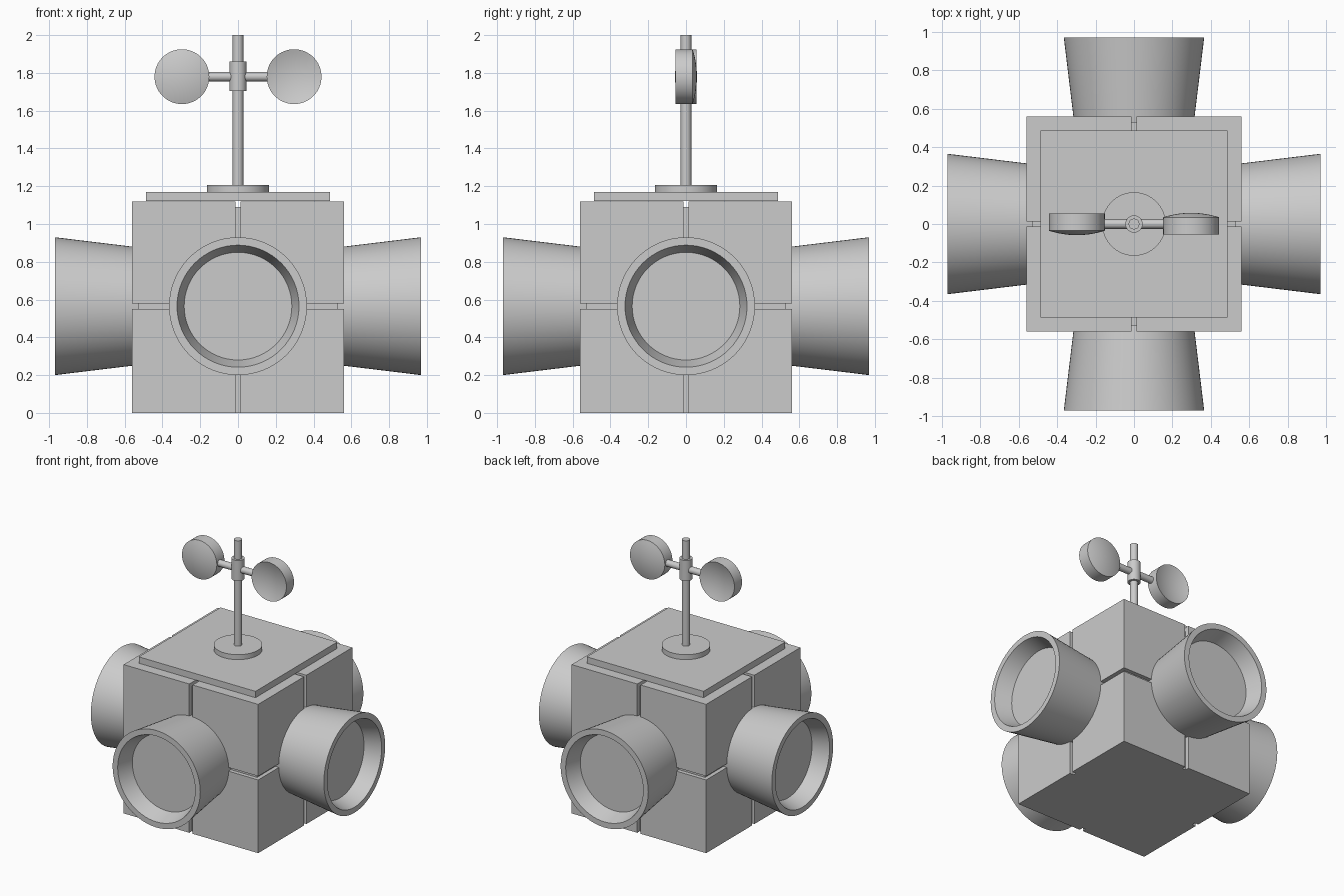
import bpy, bmesh, math
from mathutils import Matrix, Vector

if "Cube" in bpy.data.objects:
    bpy.data.objects.remove(bpy.data.objects["Cube"])


def finish(name, bm, smooth=True):
    bmesh.ops.remove_doubles(bm, verts=bm.verts, dist=1e-5)
    bmesh.ops.recalc_face_normals(bm, faces=bm.faces)
    me = bpy.data.meshes.new(name)
    bm.to_mesh(me)
    bm.free()
    ob = bpy.data.objects.new(name, me)
    bpy.context.collection.objects.link(ob)
    if smooth:
        bpy.ops.object.select_all(action='DESELECT')
        ob.select_set(True)
        bpy.context.view_layer.objects.active = ob
        bpy.ops.object.shade_smooth_by_angle(angle=math.radians(30))
    return ob


def box(name, lo, hi):
    lo, hi = Vector(lo), Vector(hi)
    bm = bmesh.new()
    bmesh.ops.create_cube(bm, size=1, matrix=Matrix.Translation((lo + hi) / 2)
                          @ Matrix.Diagonal((*(hi - lo), 1)))
    return finish(name, bm, False)


def lathe(name, profile, matrix=Matrix(), n=64):
    """Spin (radius, height) points around z, then place with matrix."""
    bm = bmesh.new()
    vs = [bm.verts.new((r, 0, h)) for r, h in profile]
    es = [bm.edges.new(p) for p in zip(vs, vs[1:])]
    bmesh.ops.spin(bm, geom=vs + es, cent=(0, 0, 0), axis=(0, 0, 1),
                   angle=2 * math.pi, steps=n, use_duplicate=False)
    bmesh.ops.transform(bm, matrix=matrix, verts=bm.verts)
    return finish(name, bm)


def rod(name, r, h0, h1, matrix=Matrix(), n=32):
    return lathe(name, [(0, h0), (r, h0), (r, h1), (0, h1)], matrix, n)


# Cube body with grooves on the sides and top
H, G, D, MID = 0.56, 0.014, 0.03, 0.565
body = box("body", (-H, -H, 0), (H, H, 2 * H))
bars = []
for s in (-1, 1):
    a, b = sorted((s * (H - D), s * (H + 0.1)))
    bars += [((-G, a, -0.1), (G, b, 1.3)), ((a, -G, -0.1), (b, G, 1.3)),
             ((-0.7, a, MID - G), (0.7, b, MID + G)),
             ((a, -0.7, MID - G), (b, 0.7, MID + G))]
bars += [((-G, -0.7, 2 * H - D), (G, 0.7, 1.3)), ((-0.7, -G, 2 * H - D), (0.7, G, 1.3))]
cutters = []
for lo, hi in bars:
    c = box("groove_cutter", lo, hi)
    c.hide_render = True
    cutters.append(c)
    m = body.modifiers.new("groove", 'BOOLEAN')
    m.operation, m.solver, m.object = 'DIFFERENCE', 'EXACT', c
dg = bpy.context.evaluated_depsgraph_get()
mesh = bpy.data.meshes.new_from_object(body.evaluated_get(dg))
body.modifiers.clear()
body.data = mesh
for c in cutters:
    bpy.data.objects.remove(c)

# Roof plate
box("roof_plate", (-0.486, -0.486, 1.122), (0.486, 0.486, 1.17))

# Four flared horns with recessed discs
horn = [(0, 0.50), (0.308, 0.50), (0.365, 0.97), (0.323, 0.97), (0.285, 0.85), (0, 0.85)]
for i, side in enumerate(("front", "right", "back", "left")):
    lathe(side + "_horn", horn, Matrix.Translation((0, 0, MID))
          @ Matrix.Rotation(i * math.pi / 2, 4, 'Z') @ Matrix.Rotation(math.pi / 2, 4, 'X'), 64)

# Mast
rod("mast_base", 0.165, 1.17, 1.207, n=64)
rod("mast_pole", 0.028, 1.20, 2.0)
rod("mast_collar", 0.045, 1.705, 1.86)

# Two wind cups on arms, half a turn apart
R = 0.145
dish = [(R * k / 8, -0.055 + 0.025 * (1 - (k / 8) ** 2)) for k in range(9)]
dome = [(R * k / 8, 0.035 + 0.023 * (1 - (k / 8) ** 2)) for k in range(8, -1, -1)]
for i, side in enumerate(("right", "left")):
    turn = Matrix.Translation((0, 0, 1.78)) @ Matrix.Rotation(i * math.pi, 4, 'Z')
    rod(side + "_arm", 0.025, 0.03, 0.17, turn @ Matrix.Rotation(math.pi / 2, 4, 'Y'))
    lathe(side + "_cup", dish + dome, turn @ Matrix.Translation((0.297, 0, 0))
          @ Matrix.Rotation(-math.pi / 2, 4, 'X'))
